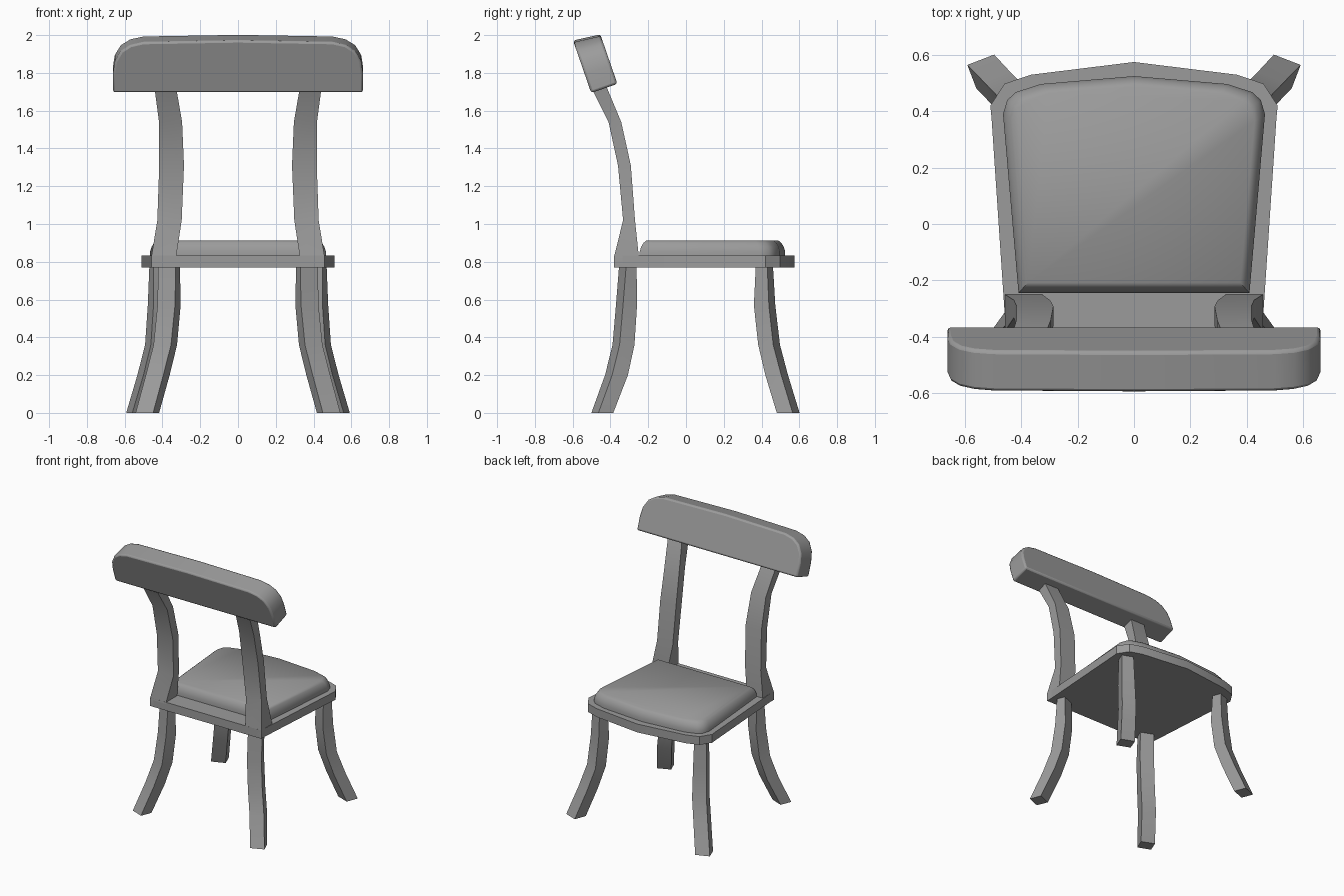
import bpy, bmesh, math
from mathutils import Vector

if "Cube" in bpy.data.objects:
    bpy.data.objects.remove(bpy.data.objects["Cube"])

grey = bpy.data.materials.new("plain_grey")
grey.diffuse_color = (0.33, 0.33, 0.33, 1)
grey.use_nodes = True
grey.node_tree.nodes["Principled BSDF"].inputs["Base Color"].default_value = grey.diffuse_color


def loft(name, rings, bevel=0.0, segments=1, angle=30):
    """Skin a stack of equal-length point rings and cap both ends."""
    bm = bmesh.new()
    rows = [[bm.verts.new(p) for p in ring] for ring in rings]
    n = len(rows[0])
    for a, b in zip(rows, rows[1:]):
        for i in range(n):
            j = (i + 1) % n
            bm.faces.new((a[i], a[j], b[j], b[i]))
    bm.faces.new(rows[0][::-1])
    bm.faces.new(rows[-1])
    bmesh.ops.recalc_face_normals(bm, faces=bm.faces)
    mesh = bpy.data.meshes.new(name)
    bm.to_mesh(mesh)
    bm.free()
    ob = bpy.data.objects.new(name, mesh)
    bpy.context.collection.objects.link(ob)
    mesh.materials.append(grey)
    if bevel:
        mod = ob.modifiers.new("edge", 'BEVEL')
        mod.width, mod.segments = bevel, segments
        mod.limit_method, mod.angle_limit = 'ANGLE', math.radians(40)
    bpy.ops.object.select_all(action='DESELECT')
    ob.select_set(True)
    bpy.context.view_layer.objects.active = ob
    bpy.ops.object.shade_smooth_by_angle(angle=math.radians(angle))
    return ob


def mirrored(half):
    """Complete a right-hand outline with its left-hand mirror."""
    return half + [(-x, y) for x, y in reversed(half) if x > 0]


def inset(outline, d):
    """Shrink an outline towards its middle by about d on every side."""
    return [(x * (1 - d / 0.45), 0.14 + (y - 0.14) * (1 - d / 0.38)) for x, y in outline]


def at(outline, z):
    return [(x, y, z) for x, y in outline]


# Seat frame: tapered slab with a pointed front edge
frame = mirrored([(0, 0.575), (0.365, 0.53), (0.46, 0.498), (0.51, 0.42),
                  (0.506, 0.38), (0.455, -0.38)])
loft("seat_frame", [at(frame, 0.77), at(frame, 0.832)])

# Cushion: domed pad, rounded over at the top
pad = mirrored([(0, 0.525), (0.33, 0.497), (0.42, 0.468), (0.45, 0.44),
                (0.465, 0.39), (0.41, -0.245)])
loft("seat_cushion", [at(inset(pad, d), z) for d, z in
                      ((0, 0.825), (0, 0.855), (0.008, 0.88), (0.02, 0.9), (0.036, 0.913))],
     angle=40)

# Back posts: x range and y range at each height
POST = [(0.77, 0.325, 0.458, -0.38, -0.25), (0.83, 0.327, 0.458, -0.38, -0.25),
        (1.02, 0.298, 0.427, -0.333, -0.27), (1.31, 0.286, 0.417, -0.36, -0.292),
        (1.54, 0.296, 0.418, -0.41, -0.343), (1.72, 0.327, 0.442, -0.5, -0.418),
        (1.78, 0.337, 0.452, -0.525, -0.45)]
# Legs: height, centre x, centre y, width, depth
FRONT_LEG = [(0.775, 0.418, 0.415, 0.085, 0.065), (0.57, 0.418, 0.416, 0.095, 0.085),
             (0.36, 0.43, 0.44, 0.1, 0.085), (0.2, 0.47, 0.48, 0.1, 0.09),
             (0, 0.528, 0.541, 0.102, 0.09)]
REAR_LEG = [(0.775, 0.365, -0.308, 0.1, 0.06), (0.57, 0.365, -0.315, 0.1, 0.08),
            (0.36, 0.385, -0.331, 0.1, 0.085), (0.2, 0.425, -0.368, 0.1, 0.09),
            (0, 0.48, -0.443, 0.1, 0.085)]


def leg_rings(stations, side, turn):
    """Turned rectangular sections strung along the leg."""
    c, s = math.cos(turn), math.sin(turn)
    rings = []
    for z, cx, cy, w, d in stations:
        corners = [(-w / 2, -d / 2), (w / 2, -d / 2), (w / 2, d / 2), (-w / 2, d / 2)]
        rings.append([(side * (cx + u * c - v * s), cy + u * s + v * c, z) for u, v in corners])
    return rings


for side, label in ((1, "right"), (-1, "left")):
    loft("back_post_" + label,
         [[(side * x0, y0, z), (side * x1, y0, z), (side * x1, y1, z), (side * x0, y1, z)]
          for z, x0, x1, y0, y1 in POST])
    loft("front_leg_" + label, leg_rings(FRONT_LEG, side, math.radians(-21)))
    loft("rear_leg_" + label, leg_rings(REAR_LEG, side, math.radians(22)))

# Top rail: round-shouldered board tilted backwards
board = mirrored([(0, 0.277), (0.5, 0.268), (0.57, 0.252), (0.62, 0.22),
                  (0.652, 0.165), (0.662, 0.1), (0.662, 0)])
origin = Vector((0, -0.363, 1.742))
up = Vector((0, -0.327, 0.945))
back = Vector((0, -0.945, -0.327))
rings = [[origin + Vector((x, 0, 0)) + up * (s * k) + back * t for x, s in board]
         for t, k in ((0, 1), (0.147, 1.06))]
loft("top_rail", rings, bevel=0.012, segments=2)
